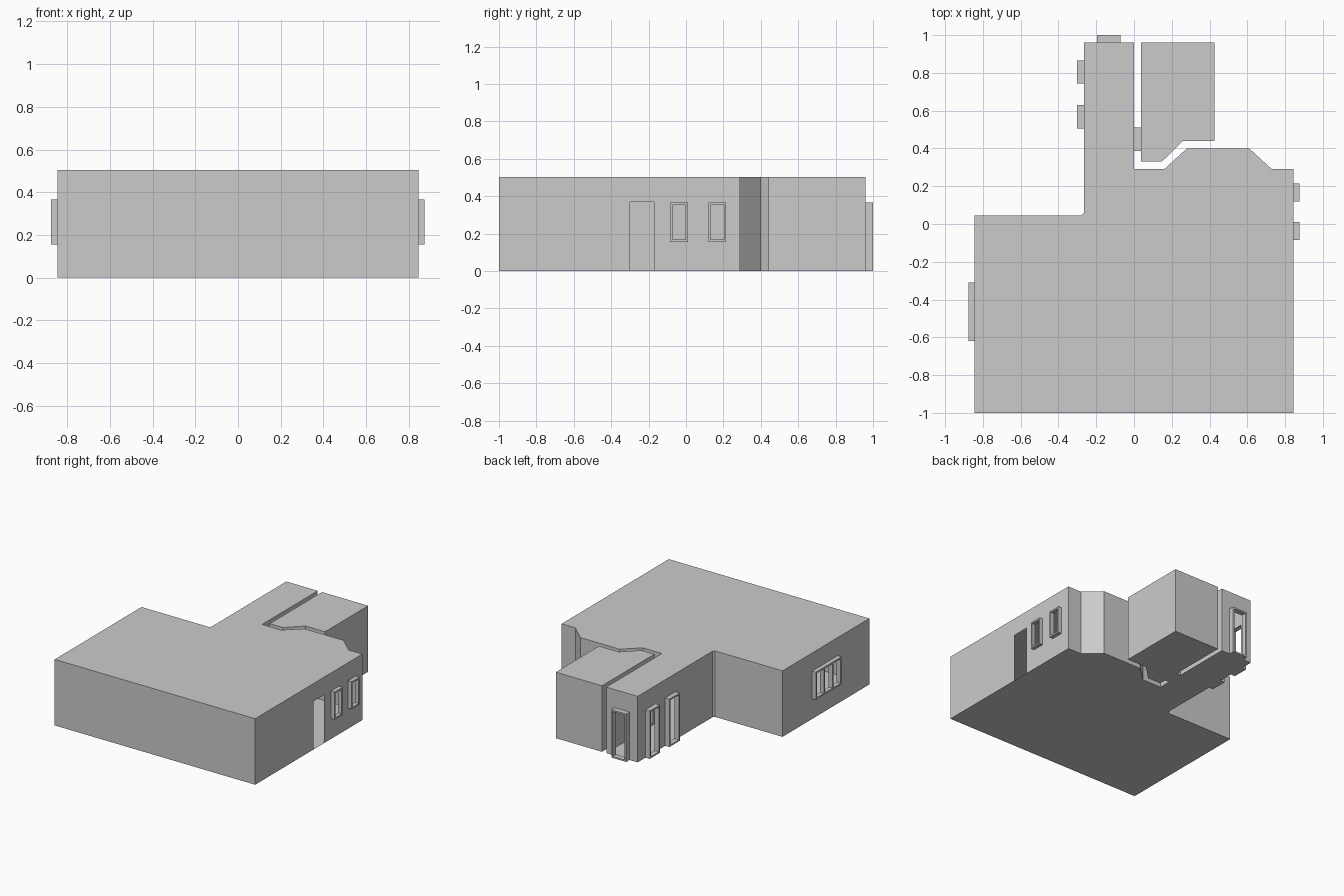
import bpy, bmesh
from mathutils import Vector, Matrix

if "Cube" in bpy.data.objects:
    bpy.data.objects.remove(bpy.data.objects["Cube"])

H = 0.503      # room height
DOOR = 0.365   # door and window head height
T = 0.012      # frame bar thickness


def finish(bm, name):
    me = bpy.data.meshes.new(name)
    bm.to_mesh(me)
    bm.free()
    ob = bpy.data.objects.new(name, me)
    bpy.context.collection.objects.link(ob)
    return ob


def room(name, outline, holes):
    """Thin shell over an anticlockwise outline. Each hole is
    (wall index, centre point, width, z0, z1)."""
    bm = bmesh.new()
    pts = [Vector(p) for p in outline]
    for i, a in enumerate(pts):
        b = pts[(i + 1) % len(pts)]
        d = (b - a).normalized()
        gaps = []
        for wall, c, w, z0, z1 in holes:
            if wall == i:
                s = (Vector(c) - a).dot(d)
                gaps.append((s - w / 2, s + w / 2, z0, z1))
        ss = sorted({0, (b - a).length, *[v for g in gaps for v in g[:2]]})
        zs = sorted({0, H, *[v for g in gaps for v in g[2:]]})
        for s0, s1 in zip(ss, ss[1:]):
            for z0, z1 in zip(zs, zs[1:]):
                sm, zm = (s0 + s1) / 2, (z0 + z1) / 2
                if any(g[0] < sm < g[1] and g[2] < zm < g[3] for g in gaps):
                    continue
                corners = [(s0, z0), (s1, z0), (s1, z1), (s0, z1)]
                bm.faces.new([bm.verts.new((*(a + d * s), z)) for s, z in corners])
    # floor and ceiling
    bm.faces.new([bm.verts.new((*p, 0)) for p in reversed(pts)])
    bm.faces.new([bm.verts.new((*p, H)) for p in pts])
    bmesh.ops.remove_doubles(bm, verts=bm.verts, dist=1e-5)
    return finish(bm, name)


def frame(name, c, n, w, z0, z1, depth, mullions=0):
    """Open frame standing out from the wall at point c along normal n."""
    bm = bmesh.new()
    n = Vector(n)
    mid = Vector(c) + n * depth / 2
    side = Vector((-n.y, n.x))

    def bar(s, z, ws, hz):
        sx = abs(n.x) * depth + abs(side.x) * ws
        sy = abs(n.y) * depth + abs(side.y) * ws
        p = mid + side * s
        m = Matrix.Translation((p.x, p.y, z)) @ Matrix.Diagonal((sx, sy, hz, 1))
        bmesh.ops.create_cube(bm, size=1, matrix=m)

    zm = (z0 + z1) / 2
    for k in (-1, 1):
        bar(k * (w - T) / 2, zm, T, z1 - z0)
    for z in (z0 + T / 2, z1 - T / 2):
        bar(0, z, w - 2 * T, T)
    for k in range(mullions):
        bar(w * ((k + 1) / (mullions + 1) - 0.5), zm, T, z1 - z0 - 2 * T)
    finish(bm, name)


# name, house wall index, centre on wall, outward normal, width, z0, z1, depth, mullions
openings = [
    ("right_window_front", 1, (0.845, -0.038), (1, 0), 0.095, 0.155, DOOR, 0.03, 0),
    ("right_window_back", 1, (0.845, 0.167), (1, 0), 0.095, 0.155, DOOR, 0.03, 0),
    ("left_window", 12, (-0.845, -0.465), (-1, 0), 0.31, 0.155, DOOR, 0.032, 2),
    ("wing_end_door", 8, (-0.133, 0.96), (0, 1), 0.125, 0, DOOR, 0.04, 0),
    ("wing_side_door_back", 9, (-0.265, 0.805), (-1, 0), 0.122, 0, DOOR, 0.036, 0),
    ("wing_side_door_front", 9, (-0.265, 0.567), (-1, 0), 0.125, 0, DOOR, 0.036, 0),
    ("annex_passage", 7, (0, 0.448), (1, 0), 0.125, 0, DOOR, 0.036, 0),
]
holes = []
for name, wall, c, n, w, z0, z1, depth, mull in openings:
    frame(name, c, n, w, z0, z1, depth, mull)
    holes.append((wall, c, w - 2 * T, z0 + (T if z0 else 0), z1 - T))
# plain doorway on the right wall
holes.append((1, (0.845, -0.235), 0.13, 0, 0.368))

# main house with narrow back wing
house = [(-0.845, -1), (0.845, -1), (0.845, 0.29), (0.73, 0.29), (0.61, 0.40),
         (0.28, 0.40), (0.16, 0.29), (0, 0.29), (0, 0.96), (-0.265, 0.96),
         (-0.265, 0.058), (-0.278, 0.045), (-0.845, 0.045)]
room("main_house", house, holes)

# separate annex beside the wing
annex = [(0.036, 0.33), (0.147, 0.33), (0.26, 0.44), (0.425, 0.44),
         (0.425, 0.96), (0.036, 0.96)]
room("annex", annex, [(5, (0.036, 0.448), 0.125 - 2 * T, 0, DOOR - T)])
